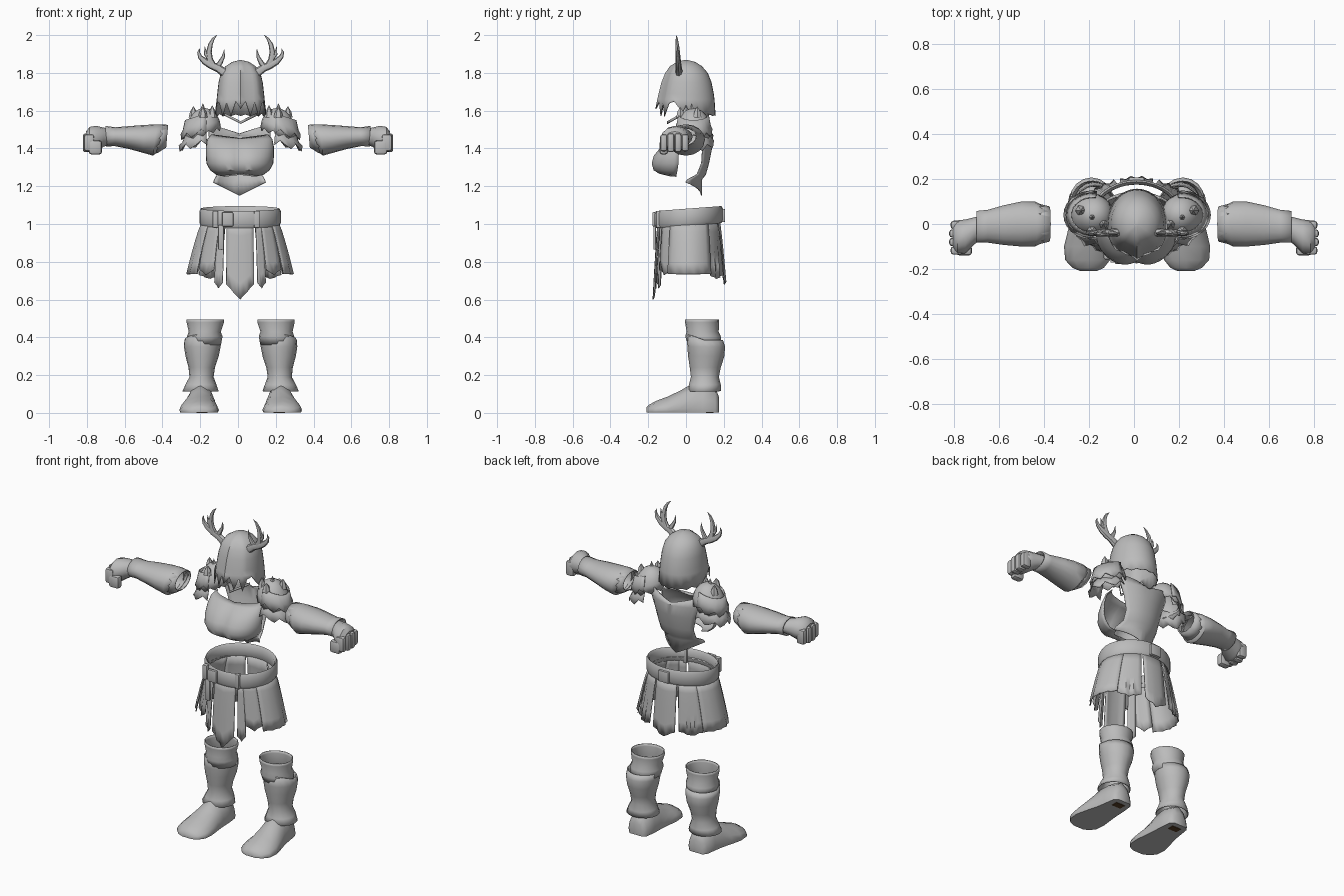
import bpy, bmesh, math
from mathutils import Vector

CX = 0.014  # centre line of the body armour


def material(name, rgb):
    m = bpy.data.materials.new(name)
    m.diffuse_color = (*rgb, 1)
    return m


STEEL = material("grey_steel", (0.5, 0.5, 0.5))
BROWN = material("dark_brown", (0.10, 0.05, 0.02))


def finish(name, bm, thick=0.0, mat=STEEL, angle=40):
    bmesh.ops.remove_doubles(bm, verts=bm.verts, dist=0.0004)
    bmesh.ops.recalc_face_normals(bm, faces=bm.faces)
    me = bpy.data.meshes.new(name)
    bm.to_mesh(me)
    bm.free()
    ob = bpy.data.objects.new(name, me)
    me.materials.append(mat)
    bpy.context.collection.objects.link(ob)
    bpy.context.view_layer.objects.active = ob
    ob.select_set(True)
    bpy.ops.object.shade_smooth_by_angle(angle=math.radians(angle))
    ob.select_set(False)
    if thick:
        mod = ob.modifiers.new("thickness", 'SOLIDIFY')
        mod.thickness = thick
    return ob


def loft(name, rows, closed=True, caps=(False, False), thick=0.0, **kw):
    """Skin a list of equal-length point rows."""
    bm = bmesh.new()
    vs = [[bm.verts.new(p) for p in r] for r in rows]
    n = len(rows[0])
    for a, b in zip(vs, vs[1:]):
        for i in range(n if closed else n - 1):
            j = (i + 1) % n
            bm.faces.new((a[i], a[j], b[j], b[i]))
    if caps[0]:
        bm.faces.new(vs[0])
    if caps[1]:
        bm.faces.new(vs[-1])
    return finish(name, bm, thick, **kw)


def box(name, c, size, bevel=0.01, mat=STEEL):
    bm = bmesh.new()
    bmesh.ops.create_cube(bm, size=1)
    for v in bm.verts:
        v.co = Vector(c) + Vector([v.co[k] * size[k] for k in range(3)])
    if bevel:
        bmesh.ops.bevel(bm, geom=bm.edges[:], offset=bevel, segments=2, affect='EDGES', profile=0.5)
    return finish(name, bm, mat=mat)


def angles(n):
    return [2 * math.pi * i / n for i in range(n)]


def tube(name, pts, s):
    """Tapered tine in the x-z plane; points are x, z, radius."""
    rows = []
    for i, (x, z, r) in enumerate(pts):
        p, q = pts[max(i - 1, 0)], pts[min(i + 1, len(pts) - 1)]
        t = Vector((q[0] - p[0], q[1] - p[1])).normalized()
        rows.append([(CX + s * (x - t.y * r * math.cos(a)), -0.05 + r * 0.8 * math.sin(a) - 0.01 * (z - 1.85) / 0.15 + 0.01,
                      z + t.x * r * math.cos(a)) for a in angles(8)])
    loft(name, rows, caps=(True, True))


# Helmet: dome with a keel at the front and a ragged lower edge
N = 32
rows = []
for z, rx, yf, yb in [(1.868, 0.004, -0.01, 0.01), (1.858, 0.045, -0.05, 0.05), (1.835, 0.08, -0.085, 0.085),
                      (1.80, 0.105, -0.11, 0.115), (1.75, 0.117, -0.13, 0.135), (1.69, 0.124, -0.145, 0.147),
                      (1.66, 0.127, -0.152, 0.151), (1.58, 0.136, -0.162, 0.157)]:
    row = []
    for i in range(N):
        a = 2 * math.pi * i / N
        d = min(i, N - i)
        c, yc, ry = math.cos(a), (yf + yb) / 2, (yb - yf) / 2
        keel = 0.90 if d in (1, 2, 3) else 1.0
        zz = z
        if z < 1.6:
            zz = [1.61, 1.65, 1.572, 1.645, 1.57, 1.64, 1.65, 1.61, 1.575, 1.59, 1.572,
                  1.585, 1.57, 1.58, 1.572, 1.58, 1.572][d]
        row.append((CX + rx * math.sin(a), yc - ry * c * (keel if c > 0 else 1), zz))
    rows.append(row)
loft("helmet", rows, caps=(True, False), thick=0.005)

# Chin guard: thin V under the helmet
loft("chin_guard", [[(CX + x, -0.10 + abs(x) * 0.9, 1.53 + abs(x) * 0.5 + h) for x in
                     (-0.085, -0.06, -0.03, 0, 0.03, 0.06, 0.085)] for h in (0.0, 0.014)],
     closed=False, thick=0.004)

for s, side in ((-1, "right"), (1, "left")):
    # Antlers
    tube(side + "_antler_beam", [(0.085, 1.80, 0.024), (0.12, 1.825, 0.021), (0.155, 1.84, 0.02), (0.19, 1.86, 0.017),
                                 (0.215, 1.885, 0.012), (0.223, 1.91, 0.007), (0.216, 1.93, 0.001)], s)
    tube(side + "_antler_tall_tine", [(0.145, 1.835, 0.018), (0.163, 1.87, 0.017), (0.168, 1.91, 0.015), (0.16, 1.95, 0.012),
                                      (0.145, 1.98, 0.007), (0.125, 2.0, 0.001)], s)
    tube(side + "_antler_inner_tine", [(0.125, 1.83, 0.014), (0.108, 1.855, 0.013), (0.092, 1.885, 0.009),
                                       (0.086, 1.925, 0.001)], s)
    tube(side + "_antler_side_tine", [(0.17, 1.88, 0.012), (0.186, 1.90, 0.009), (0.19, 1.94, 0.001)], s)

    # Shoulder dome with a ragged rim
    rows = []
    for k in range(7):
        f = k / 6 * math.pi / 2
        rows.append([(CX + s * (0.20 + 0.095 * math.sin(f) * math.cos(a) + 0.015 * (1 - k / 6)),
                      0.04 + 0.095 * math.sin(f) * math.sin(a),
                      1.485 + 0.125 * math.cos(f) - (0.02 * (i % 2) if k == 6 else 0) + 0.03 * math.sin(f) * -math.cos(a))
                     for i, a in enumerate(angles(20))])
    loft(side + "_shoulder_dome", rows, thick=0.005)
    # Flared plates below the dome, outer side only
    for k, (z0, z1, r0, r1) in enumerate([(1.55, 1.445, 0.095, 0.118), (1.48, 1.385, 0.09, 0.128)]):
        rows = []
        for t in (0, 0.5, 1):
            row = []
            for i in range(15):
                a = math.radians(-100 + 200 * i / 14)
                r = r0 + (r1 - r0) * t
                drop = (0.0, 0.03, 0.012)[i % 3] if t == 1 else 0
                row.append((CX + s * (0.20 + r * math.cos(a)), 0.04 + 0.85 * r * math.sin(a),
                            z0 + (z1 - z0) * t + drop + 0.03 * (1 - math.cos(a))))
            rows.append(row)
        loft(f"{side}_shoulder_plate_{k}", rows, closed=False, thick=0.005)
    # Leaf points rising from the shoulder
    for k, (x, y, h) in enumerate([(0.15, 0.0, 0.03), (0.20, 0.03, 0.04), (0.25, 0.06, 0.025), (0.2, -0.03, 0.02)]):
        rows = [[(CX + s * (x + r * math.cos(a)), y + r * math.sin(a), zz) for a in angles(6)]
                for zz, r in ((1.565, 0.025), (1.595, 0.018), (1.598 + h, 0.001))]
        loft(f"{side}_shoulder_leaf_{k}", rows)

    # Forearm guard
    def arm_rows(data, n):
        return [[(s * (x + sl * math.sin(a)), yc + ry * math.cos(a), zc + rz * math.sin(a)) for a in angles(n)]
                for x, yc, zc, ry, rz, sl in data]
    loft(side + "_forearm_guard", arm_rows([
        (0.395, 0.0, 1.455, 0.078, 0.07, -0.025), (0.44, 0.0, 1.445, 0.10, 0.083, -0.01), (0.50, 0.0, 1.45, 0.10, 0.074, 0),
        (0.58, -0.005, 1.458, 0.088, 0.06, 0), (0.65, -0.01, 1.462, 0.073, 0.05, 0), (0.70, -0.012, 1.465, 0.07, 0.054, 0)], 16), thick=0.006)
    loft(side + "_elbow_flap", arm_rows([
        (0.375, 0.0, 1.465, 0.078, 0.06, -0.005), (0.43, 0.0, 1.45, 0.092, 0.077, 0)], 12), thick=0.005)
    # Fist
    loft(side + "_hand", arm_rows([
        (0.67, -0.015, 1.462, 0.05, 0.042, 0), (0.71, -0.03, 1.46, 0.06, 0.05, 0), (0.75, -0.055, 1.452, 0.075, 0.068, 0),
        (0.785, -0.06, 1.45, 0.076, 0.064, 0), (0.805, -0.06, 1.445, 0.055, 0.045, 0)], 12), caps=(True, True))
    for k in range(4):
        box(f"{side}_finger_{k}", (s * (0.797 - 0.006 * abs(k - 1.5)), -0.118 + 0.038 * k, 1.43),
            (0.055, 0.037, 0.105 - 0.01 * abs(k - 1.5)), 0.013)
    box(side + "_thumb", (s * 0.755, -0.118, 1.405), (0.07, 0.045, 0.075), 0.015)

    # Boot shaft: x centre, y centre, half width, half depth by height
    def boot_rows(data):
        return [[(CX + s * (xc + rx * math.cos(a)), yc + ry * math.sin(a), z) for a in angles(16)]
                for z, xc, yc, rx, ry in data]
    loft(side + "_boot_cuff", boot_rows([
        (0.495, 0.187, 0.085, 0.099, 0.09), (0.48, 0.187, 0.085, 0.099, 0.09), (0.43, 0.19, 0.088, 0.085, 0.085),
        (0.405, 0.19, 0.09, 0.094, 0.094), (0.36, 0.192, 0.10, 0.088, 0.09)]), thick=0.006)
    shin = boot_rows([
        (0.385, 0.20, 0.10, 0.098, 0.096), (0.35, 0.203, 0.107, 0.097, 0.10), (0.30, 0.204, 0.107, 0.088, 0.096),
        (0.24, 0.206, 0.102, 0.07, 0.082), (0.19, 0.207, 0.10, 0.064, 0.074), (0.15, 0.21, 0.10, 0.082, 0.084),
        (0.115, 0.212, 0.095, 0.096, 0.09)])
    shin[0] = [(x, y, z + 0.03 * max(0, (0.10 - y) / 0.09)) for x, y, z in shin[0]]
    loft(side + "_boot_shaft", shin, thick=0.006)
    # Foot: sections running heel to toe
    rows = []
    for y, xc, w, h in [(0.175, 0.205, 0.045, 0.08), (0.155, 0.205, 0.065, 0.13), (0.09, 0.206, 0.074, 0.155), (0.03, 0.21, 0.08, 0.15),
                        (-0.03, 0.216, 0.092, 0.115), (-0.10, 0.22, 0.105, 0.082), (-0.16, 0.22, 0.10, 0.06),
                        (-0.195, 0.218, 0.07, 0.04), (-0.21, 0.216, 0.035, 0.025)]:
        prof = [(-0.95, 0), (-1, 0.15), (-0.9, 0.45), (-0.6, 0.8), (0, 1), (0.6, 0.8), (0.9, 0.45), (1, 0.15), (0.95, 0)]
        rows.append([(CX + s * (xc + w * u), y, 0.003 + h * v) for u, v in prof])
    loft(side + "_foot", rows, caps=(True, True), angle=50)
    box(side + "_sole_patch", (CX + s * 0.205, 0.125, 0.003), (0.06, 0.04, 0.006), 0, BROWN)

# Breastplate: rounded front shell with a soft centre cleft
rows = []
for z, w, yf, ye in [(1.475, 0.15, -0.05, 0.0), (1.45, 0.172, -0.085, -0.02), (1.41, 0.18, -0.135, -0.03),
                     (1.36, 0.18, -0.175, -0.04), (1.32, 0.177, -0.185, -0.04), (1.285, 0.158, -0.175, -0.045),
                     (1.26, 0.125, -0.145, -0.05), (1.25, 0.08, -0.10, -0.05)]:
    row = []
    for i in range(21):
        u = math.sin((i - 10) / 10 * math.pi / 2)
        y = ye + (yf - ye) * max(0, 1 - abs(u) ** 2.6) ** 0.5
        cleft = 0.016 * math.exp(-(u / 0.16) ** 2)
        row.append((CX - 0.004 + w * u, y + (cleft if 1.26 < z < 1.44 else 0),
                    z - (0.02 * (1 - abs(u)) if z > 1.46 else 0) + (0.01 * (1 - abs(u)) if z < 1.27 else 0)))
    rows.append(row)
loft("breastplate", rows, closed=False, thick=0.006)

# Backplate: shallow shell, scooped at the neck and pointed at the hem
rows = []
for z, w, yc, ye in [(1.53, 0.16, 0.135, 0.09), (1.47, 0.165, 0.145, 0.09), (1.40, 0.14, 0.138, 0.09), (1.32, 0.12, 0.122, 0.085),
                     (1.26, 0.12, 0.105, 0.06), (1.235, 0.135, 0.085, 0.01), (1.205, 0.14, 0.085, 0.0)]:
    row = []
    for i in range(13):
        u = (i - 6) / 6
        dz = -0.05 * (1 - abs(u)) if z > 1.5 else (-0.055 * (1 - abs(u)) + 0.015 * abs(u) if z < 1.21 else 0)
        row.append((CX - 0.006 + w * u, yc + (ye - yc) * abs(u) ** 2.2, z + dz))
    rows.append(row)
loft("backplate", rows, closed=False, thick=0.006)

# Belt: tilted band, higher at the back
rows = []
for rr, h in [(0.0, 0.045), (0.008, 0.03), (0.008, -0.03), (0.0, -0.045), (-0.012, -0.03), (-0.012, 0.03), (0.0, 0.045)]:
    rows.append([(0.011 + (0.208 + rr) * math.sin(a), 0.015 - (0.173 + rr) * math.cos(a),
                  1.037 - 0.013 * math.cos(a) + h) for a in angles(32)])
loft("belt", rows)
box("belt_buckle", (-0.055, -0.168, 1.025), (0.06, 0.02, 0.075), 0.006)
box("back_pouch", (0.011, 0.195, 1.045), (0.07, 0.025, 0.07), 0.006)
for k, x in enumerate((-0.12, 0.10)):
    box(f"belt_loop_{k}", (x, -0.142, 1.025), (0.03, 0.03, 0.09), 0.006)
box("hanging_strap", (-0.09, -0.166, 0.93), (0.03, 0.012, 0.13), 0.004)


def panel(name, a0, a1, zb, tip, rx, yr, fold=0.008, n=8):
    """Skirt panel between two angles from the front; hem zb, lowered by tip at mid panel."""
    rows = []
    for k in range(6):
        t = k / 5
        row = []
        for i in range(n + 1):
            f = i / n
            a = math.radians(a0 + (a1 - a0) * f)
            low = zb - tip * (1 - abs(2 * f - 1))
            p = fold * t * math.cos(i * math.pi)
            e = t ** 0.8
            row.append((0.011 + (0.2 + (rx - 0.2) * e + p) * math.sin(a), 0.015 - (0.165 + (yr - 0.165) * e + p) * math.cos(a),
                        1.02 + (low - 1.02) * t))
        rows.append(row)
    loft(name, rows, closed=False, thick=0.005)


# Skirt: pointed front panel, narrow strips, wide hips and back flaps
panel("front_panel", -21, 21, 0.68, 0.08, 0.20, 0.188, 0.004)
for s, side in ((-1, "right"), (1, "left")):
    panel(side + "_front_strip", 24 * s, 36 * s, 0.69, 0.03, 0.23, 0.185, 0.003, 4)
    panel(side + "_inner_flap", 32 * s, 56 * s, 0.76, 0.03, 0.26, 0.18, 0.004, 4)
    panel(side + "_hip_panel", 54 * s, 128 * s, 0.735, 0.0, 0.283, 0.19, 0.004, 10)
    panel(side + "_back_flap", 126 * s, 158 * s, 0.73, 0.02, 0.265, 0.192, 0.006, 6)
panel("back_panel", 160, 200, 0.72, 0.04, 0.21, 0.195, 0.005, 6)
